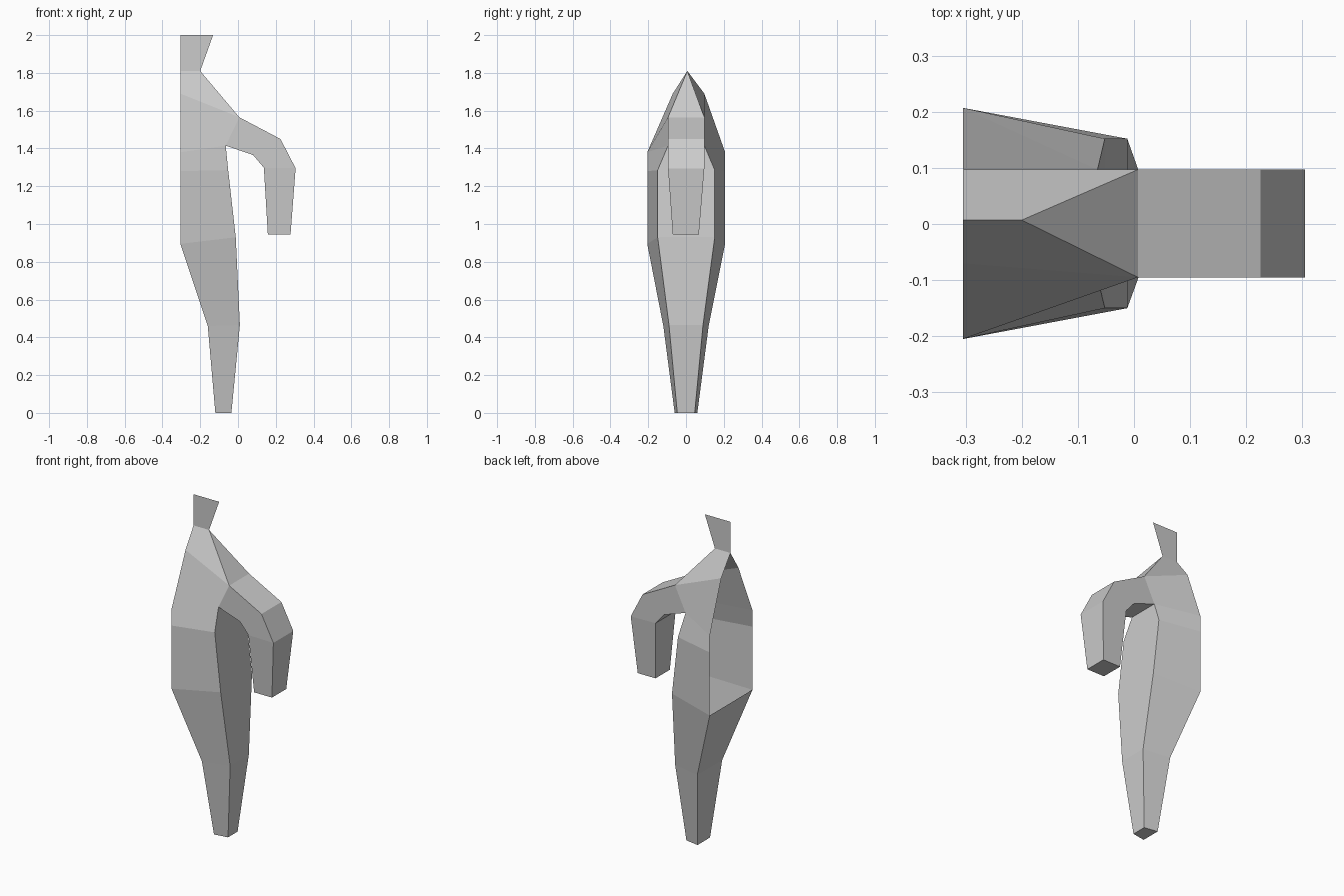
import bpy
import bmesh

if "Cube" in bpy.data.objects:
    bpy.data.objects.remove(bpy.data.objects["Cube"])


def loft(name, rings, skip=(), cap=True):
    """Skin four-point rings; skip holds (row, side) openings."""
    bm = bmesh.new()
    rows = [[bm.verts.new(p) for p in ring] for ring in rings]
    for r, (a, b) in enumerate(zip(rows, rows[1:])):
        for i in range(4):
            if (r, i) not in skip:
                j = (i + 1) % 4
                bm.faces.new((b[i], b[j], a[j], a[i]))
    if cap:
        bm.faces.new(rows[-1][::-1])
    bmesh.ops.remove_doubles(bm, verts=bm.verts[:], dist=0.0005)
    loose = [v for v in bm.verts if not v.link_faces]
    bmesh.ops.delete(bm, geom=loose, context='VERTS')
    mesh = bpy.data.meshes.new(name)
    bm.to_mesh(mesh)
    bm.free()
    obj = bpy.data.objects.new(name, mesh)
    bpy.context.collection.objects.link(obj)
    return obj


# Torso and leg: inner (x, front y, back y, z), outer (x, front y, back y, z)
body_rows = [
    ((-0.305, 0.007, 0.007, 1.81), (-0.20, 0.007, 0.007, 1.81)),
    ((-0.305, -0.07, 0.097, 1.69), (0.007, -0.095, 0.097, 1.565)),
    ((-0.305, -0.205, 0.207, 1.38), (-0.065, -0.095, 0.097, 1.415)),
    ((-0.305, -0.205, 0.207, 1.28), (-0.052, -0.15, 0.152, 1.285)),
    ((-0.305, -0.205, 0.207, 0.895), (-0.012, -0.15, 0.152, 0.93)),
    ((-0.16, -0.12, 0.12, 0.46), (0.01, -0.09, 0.09, 0.465)),
    ((-0.12, -0.06, 0.06, 0.0), (-0.035, -0.046, 0.046, 0.0)),
]
rings = []
for (xi, fi, bi, zi), (xo, fo, bo, zo) in body_rows:
    rings.append([(xi, fi, zi), (xo, fo, zo), (xo, bo, zo), (xi, bi, zi)])
# The centre side of the torso stays open, and so does the arm socket
loft("torso_and_leg", rings, skip={(0, 3), (1, 3), (2, 3), (3, 3), (1, 1)})

# Arm: upper (x, z), lower (x, z), front y, back y
arm_rows = [
    ((0.007, 1.565), (-0.065, 1.415), -0.095, 0.097),
    ((0.225, 1.45), (0.08, 1.365), -0.095, 0.097),
    ((0.305, 1.295), (0.137, 1.298), -0.095, 0.097),
    ((0.278, 0.945), (0.158, 0.945), -0.07, 0.068),
]
loft("arm", [[(u[0], f, u[1]), (u[0], b, u[1]), (d[0], b, d[1]), (d[0], f, d[1])]
             for u, d, f, b in arm_rows])

# Head: a single flat panel
mesh = bpy.data.meshes.new("head_panel")
outline = [(-0.305, 1.81), (-0.20, 1.81), (-0.132, 2.0), (-0.305, 2.0)]
mesh.from_pydata([(x, 0.007, z) for x, z in outline], [], [(0, 1, 2, 3)])
bpy.context.collection.objects.link(bpy.data.objects.new("head_panel", mesh))
